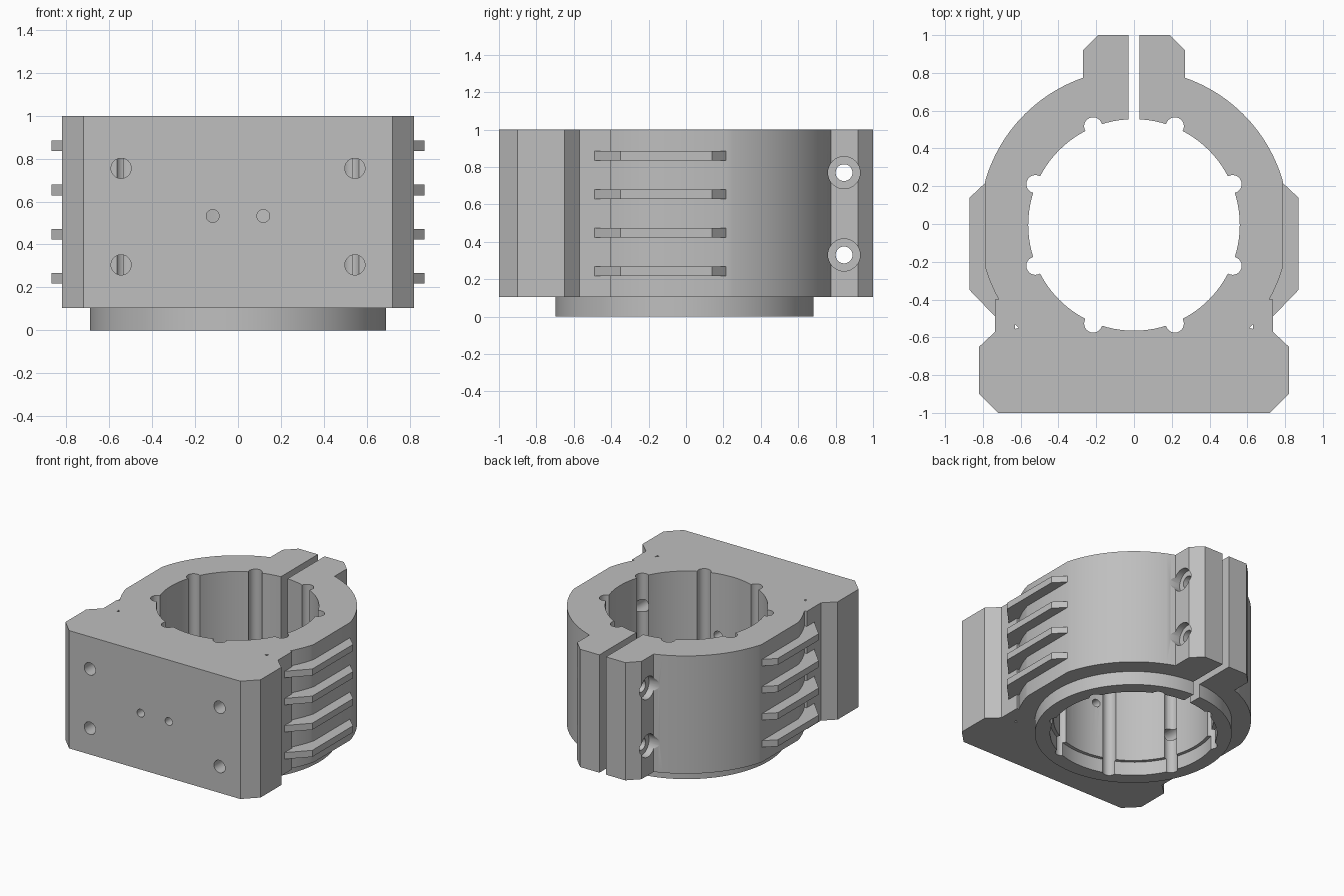
import bpy, bmesh, math
from mathutils import Matrix

cube = bpy.data.objects.get("Cube")
if cube:
    bpy.data.objects.remove(cube, do_unlink=True)

grey = bpy.data.materials.new("machined_grey")
grey.use_nodes = True
colour = (0.52, 0.52, 0.52, 1)
grey.diffuse_color = colour
grey.node_tree.nodes["Principled BSDF"].inputs["Base Color"].default_value = colour


def make_object(name, bm):
    bmesh.ops.recalc_face_normals(bm, faces=bm.faces)
    mesh = bpy.data.meshes.new(name)
    bm.to_mesh(mesh)
    bm.free()
    mesh.materials.append(grey)
    obj = bpy.data.objects.new(name, mesh)
    bpy.context.collection.objects.link(obj)
    return obj


def prism(name, outline, z0, z1):
    """Extrude a flat outline from z0 up to z1."""
    bm = bmesh.new()
    face = bm.faces.new([bm.verts.new((x, y, z0)) for x, y in outline])
    top = bmesh.ops.extrude_face_region(bm, geom=[face])["geom"]
    verts = [v for v in top if isinstance(v, bmesh.types.BMVert)]
    bmesh.ops.translate(bm, vec=(0, 0, z1 - z0), verts=verts)
    return make_object(name, bm)


def cylinder(name, radius, start, end, axis="Z", at=(0, 0, 0), sides=32):
    """Cylinder along an axis, between two distances on that axis."""
    turn = {"X": Matrix.Rotation(math.pi / 2, 4, "Y"),
            "Y": Matrix.Rotation(-math.pi / 2, 4, "X"),
            "Z": Matrix()}[axis]
    bm = bmesh.new()
    bmesh.ops.create_cone(bm, cap_ends=True, segments=sides, radius1=radius,
                          radius2=radius, depth=abs(end - start))
    shift = Matrix.Translation((0, 0, (start + end) / 2))
    bm.transform(Matrix.Translation(at) @ turn @ shift)
    return make_object(name, bm)


def arc(radius, a0, a1, steps):
    angles = [a0 + (a1 - a0) * i / steps for i in range(steps + 1)]
    return [(radius * math.cos(a), radius * math.sin(a)) for a in angles]


def cut(target, cutters):
    bpy.context.view_layer.objects.active = target
    for cutter in cutters:
        mod = target.modifiers.new("cut", "BOOLEAN")
        mod.operation = "DIFFERENCE"
        mod.solver = "EXACT"
        mod.object = cutter
        bpy.ops.object.modifier_apply(modifier=mod.name)


# Clamp body: round housing, rear clamp ears and front mounting block
BASE, TOP, OUTER = 0.105, 1.0, 0.82
half = [(0.19, 1), (0.27, 0.92)]
half += arc(OUTER, math.acos(0.27 / OUTER), math.acos(0.79 / OUTER), 24)
half += arc(OUTER, -math.acos(0.79 / OUTER), -math.asin(0.4 / OUTER), 6)
half += [(0.735, -0.4), (0.735, -0.57), (0.82, -0.65), (0.82, -0.9), (0.72, -1)]
outline = half + [(-x, y) for x, y in reversed(half)]
body = prism("clamp_body", outline, BASE, TOP)

# Locating collar below the body
collar = cylinder("locating_collar", 0.69, 0, BASE, at=(0, -0.008, 0), sides=96)

# Bore, relief grooves and clamping slot
through = [cylinder("bore_cutter", 0.56, -0.2, 1.2, at=(0, -0.005, 0), sides=96)]
for i in range(8):
    a = math.radians(22.5 + 45 * i)
    spot = (0.565 * math.cos(a), 0.565 * math.sin(a) - 0.005, 0)
    through.append(cylinder("groove_cutter", 0.048, -0.2, 1.2, at=spot, sides=24))
gap = 0.028
through.append(prism("slot_cutter", [(-gap, 0.3), (gap, 0.3), (gap, 1.2), (-gap, 1.2)],
                     -0.2, 1.2))

# Counterbore at the collar opening
recess = cylinder("recess_cutter", 0.585, -0.1, BASE + 0.05, at=(0, -0.005, 0), sides=96)

# Clamp screw holes through the ears
holes = []
for z in (0.33, 0.77):
    holes.append(cylinder("screw_cutter", 0.045, -0.5, 0.5, "X", (0, 0.845, z)))
    for side in (-1, 1):
        holes.append(cylinder("counterbore_cutter", 0.086, 0.22 * side, 0.45 * side,
                              "X", (0, 0.845, z)))

# Mounting holes, dowel holes and tiny corner vents in the front block
for side in (-1, 1):
    for z in (0.305, 0.755):
        holes.append(cylinder("mount_cutter", 0.047, -1.1, -0.2, "Y", (0.545 * side, 0, z)))
    holes.append(cylinder("dowel_cutter", 0.03, -1.1, -0.4, "Y", (0.118 * side, 0, 0.533)))
    vent = [(0.61 * side, -0.55), (0.63 * side, -0.555), (0.63 * side, -0.53)]
    holes.append(prism("vent_cutter", vent, 0, 1.1))

cut(body, through + holes)
cut(collar, through + [recess])
for cutter in through + holes + [recess]:
    bpy.data.objects.remove(cutter, do_unlink=True)

# Cooling fins on both flanks
fin = [(0.7, 0.215), (0.79, 0.215), (0.87, 0.14), (0.87, -0.35), (0.735, -0.49), (0.7, -0.49)]
parts = [body, collar]
for side, label in ((1, "left"), (-1, "right")):
    for i in range(4):
        z = 0.242 + 0.206 * i
        parts.append(prism(f"{label}_fin_{i + 1}", [(x * side, y) for x, y in fin],
                           z - 0.025, z + 0.025))

# Smooth curved walls, keep machined edges crisp
bpy.ops.object.select_all(action="DESELECT")
for obj in parts:
    obj.select_set(True)
bpy.context.view_layer.objects.active = body
bpy.ops.object.shade_smooth_by_angle(angle=math.radians(25))
